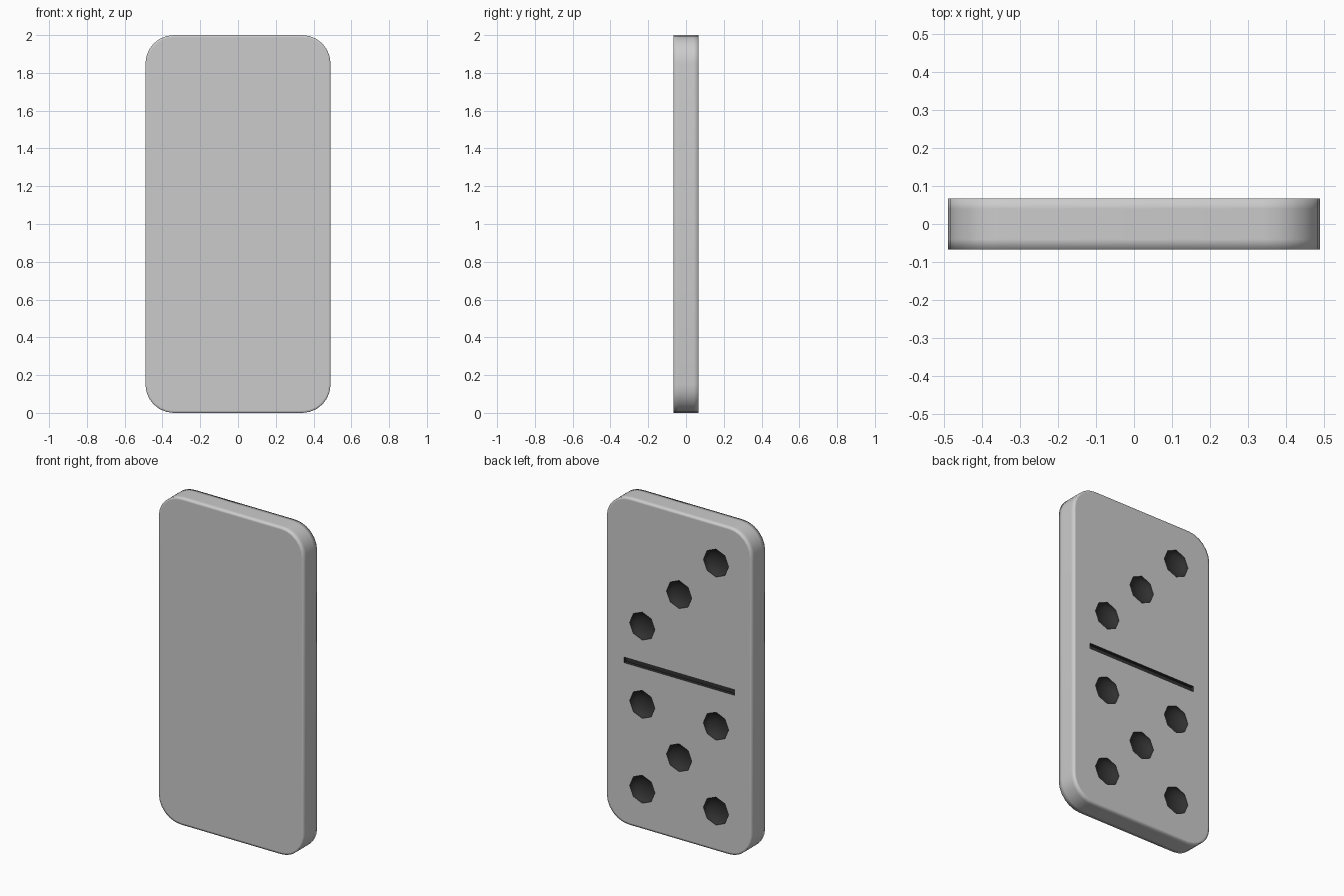
import bpy, bmesh, math
from mathutils import Matrix

if "Cube" in bpy.data.objects:
    bpy.data.objects.remove(bpy.data.objects["Cube"])

W, H, D = 0.49, 2.0, 0.067      # half width, height, half depth
R, SEG = 0.15, 6                # corner radius and segments


def material(name, value):
    m = bpy.data.materials.new(name)
    m.diffuse_color = (value, value, value, 1)
    m.use_nodes = True
    m.node_tree.nodes["Principled BSDF"].inputs["Base Color"].default_value = m.diffuse_color
    return m


mats = [material("tile_grey", 0.8), material("pip_black", 0.03)]


def make_object(name, bm):
    bmesh.ops.recalc_face_normals(bm, faces=bm.faces)
    me = bpy.data.meshes.new(name)
    bm.to_mesh(me)
    bm.free()
    for m in mats:
        me.materials.append(m)
    ob = bpy.data.objects.new(name, me)
    bpy.context.collection.objects.link(ob)
    return ob


def outline(inset):
    r, pts = R - inset, []
    for k, (sx, sz) in enumerate([(1, 1), (-1, 1), (-1, -1), (1, -1)]):
        for i in range(SEG + 1):
            a = math.pi / 2 * (k + i / SEG)
            pts.append((sx * (W - R) + r * math.cos(a),
                        H / 2 + sz * (H / 2 - R) + r * math.sin(a)))
    return pts


# Tile body: rounded slab with support loops for softly shaded edges
bm = bmesh.new()
rings = []
for inset, y in [(0.012, -D), (0, -D), (0, -D + 0.027),
                 (0, D - 0.027), (0, D), (0.012, D)]:
    rings.append([bm.verts.new((x, y, z)) for x, z in outline(inset)])
for a, b in zip(rings, rings[1:]):
    for i in range(len(a)):
        j = (i + 1) % len(a)
        bm.faces.new((a[i], a[j], b[j], b[i]))
bm.faces.new(rings[0])
bm.faces.new(rings[-1])
tile = make_object("domino_tile", bm)

# Cutters: eight-sided bowls for the pips, and the dividing groove
bm = bmesh.new()
five = [(x, 0.5 + z) for x in (-0.25, 0.25) for z in (-0.26, 0.26)] + [(0, 0.5)]
three = [(0.25, 1.24), (0, 1.5), (-0.25, 1.76)]
for x, z in five + three:
    bmesh.ops.create_uvsphere(
        bm, u_segments=8, v_segments=7, radius=0.088,
        matrix=Matrix.Translation((x, D, z)) @ Matrix.Diagonal((1, 0.5, 1, 1))
        @ Matrix.Rotation(math.pi / 2, 4, 'X'))
bmesh.ops.create_cube(bm, size=1, matrix=Matrix.Translation((0, D, 1))
                      @ Matrix.Diagonal((0.75, 0.04, 0.034, 1)))
for f in bm.faces:
    f.material_index = 1
cutter = make_object("pip_cutter", bm)
cutter.hide_render = True

# Carve the recesses
mod = tile.modifiers.new("carve", 'BOOLEAN')
mod.operation, mod.solver, mod.object = 'DIFFERENCE', 'EXACT', cutter
bpy.context.view_layer.objects.active = tile
tile.select_set(True)
bpy.ops.object.modifier_apply(modifier=mod.name)
bpy.data.objects.remove(cutter)

# Smooth shading, sharp rims around the recesses
bm = bmesh.new()
bm.from_mesh(tile.data)
for f in bm.faces:
    f.smooth = True
for e in bm.edges:
    idx = [f.material_index for f in e.link_faces]
    if len(set(idx)) > 1 or (1 in idx and e.calc_face_angle(0) > 1.2):
        e.smooth = False
bm.to_mesh(tile.data)
bm.free()
